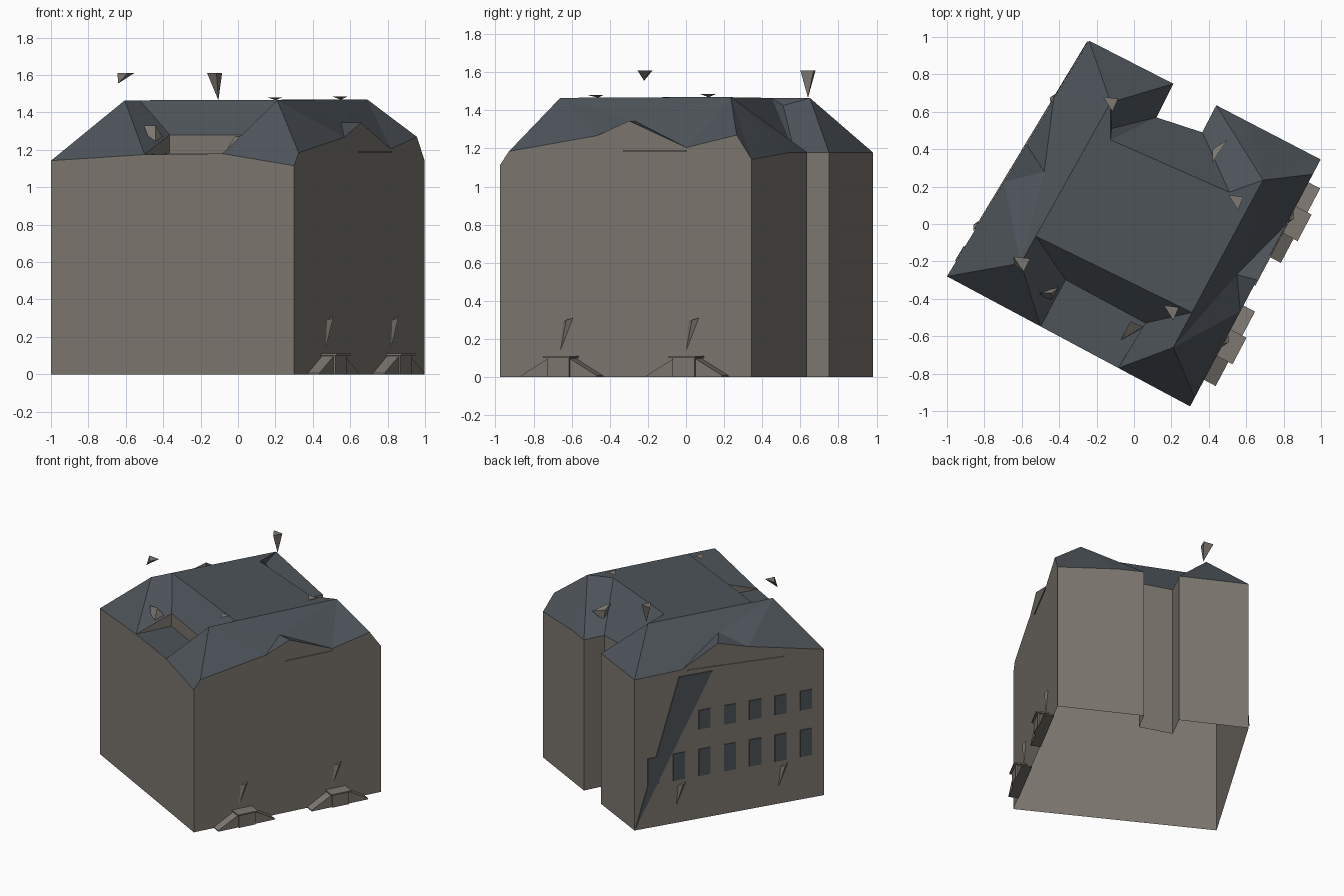
import bpy, bmesh, math
from mathutils import Vector

if "Cube" in bpy.data.objects:
    bpy.data.objects.remove(bpy.data.objects["Cube"])


def material(name, rgb):
    m = bpy.data.materials.new(name)
    m.diffuse_color = (*rgb, 1)
    m.use_nodes = True
    m.node_tree.nodes["Principled BSDF"].inputs["Base Color"].default_value = m.diffuse_color
    return m


STONE = material("warm_grey_stone", (0.205, 0.185, 0.162))
SLATE = material("blue_grey_slate", (0.075, 0.088, 0.102))


def make(name, verts, groups):
    """groups: list of (material, faces)"""
    bm = bmesh.new()
    vs = [bm.verts.new(v) for v in verts]
    for idx, (_, faces) in enumerate(groups):
        for f in faces:
            bm.faces.new([vs[i] for i in f]).material_index = idx
    bmesh.ops.recalc_face_normals(bm, faces=bm.faces[:])
    me = bpy.data.meshes.new(name)
    bm.to_mesh(me)
    bm.free()
    for m, _ in groups:
        me.materials.append(m)
    ob = bpy.data.objects.new(name, me)
    bpy.context.collection.objects.link(ob)
    return ob


def tetra(name, pts, mat=STONE):
    return make(name, pts, [(mat, [(0, 1, 2), (0, 1, 3), (1, 2, 3), (0, 2, 3)])])


# Footprint corners and the eave height above each
plan = {"A": (-1, -.28, 1.142), "B": (.3, -.975, 1.115), "C": (.998, .345, 1.142),
        "G": (.44, .635, 1.18), "H": (.365, .49, 1.18), "I": (.12, .57, 1.18),
        "J": (.21, .75, 1.18), "E": (-.24, .98, 1.18)}
P = {}
for k, (x, y, z) in plan.items():
    P[k] = (x, y, 0)
    P[k.lower()] = (x, y, z)


def on_wall(k0, k1, t, z, out=0.0):
    """Point on the wall from corner k0 to k1, pushed outward."""
    a, b = Vector(P[k0]), Vector(P[k1])
    d = (b - a).normalized()
    p = a.lerp(b, t) + Vector((d.y, -d.x, 0)) * out
    return (p.x, p.y, z)


# Gabled wall tops
for i, (t, z) in enumerate([(.035, 1.185), (.385, 1.267), (.512, 1.345), (.74, 1.205), (.94, 1.27)]):
    P["r%d" % (i + 1)] = on_wall("B", "C", t, z)
for i, (t, z) in enumerate([(.25, 1.19), (.44, 1.345), (.6, 1.275)]):
    P["l%d" % (i + 1)] = on_wall("E", "A", t, z)
P["k"] = on_wall("C", "G", .70, 1.18)
P["p1"] = on_wall("A", "B", .385, 1.175)
P["p2"] = on_wall("A", "B", .705, 1.18)
# Ridges, roof deck, front court and rear notch
P.update({"L0": (-.605, -.21, 1.465), "L1": (-.125, .65, 1.465),
          "R0": (.21, -.66, 1.465), "R1": (.69, .235, 1.47),
          "D1": (-.525, -.065, 1.465), "D2": (.31, -.473, 1.467),
          "N1": (-.125, .45, 1.465), "N2": (.51, .17, 1.47), "N3": (-.12, .51, 1.425),
          "m1": (-.365, -.30, 1.28), "m2": (.06, -.53, 1.28),
          "f1": (-.365, -.30, 1.18), "f2": (.06, -.53, 1.18),
          "V": (.55, -.27, 1.345), "W": (-.48, .28, 1.35)})
keys = list(P)
walls = ["A B b p2 p1 a", "B C c r5 r4 r3 r2 r1 b", "C G g k c", "G H h g", "H I i h",
         "I J j i", "J E e j", "E A a l3 l2 l1 e",
         "m1 m2 f2 f1", "p1 f1 m1", "p2 m2 f2"]
roof = ["a p1 L0", "L0 p1 m1 D1", "D1 m1 m2 D2", "D2 m2 p2 R0", "p2 b R0", "p1 p2 f2 f1",
        "b r1 R0", "R0 r1 r2", "R0 r2 V", "r2 r3 V", "r3 r4 V", "V r4 R1", "R0 V D2",
        "D2 V R1", "r4 r5 R1", "r5 c R1", "R1 c k", "R1 k g", "R1 g h N2", "N2 h i N1",
        "N1 i N3", "L1 N1 N3", "L1 N3 i j", "L1 j e", "e l1 L1", "l1 W L1", "l1 l2 W",
        "l2 l3 W", "W l3 L0", "l3 a L0", "L1 W D1", "D1 W L0", "D1 D2 R1 N2 N1 L1"]


def index(rows):
    return [[keys.index(n) for n in r.split()] for r in rows]


# Hollow shell, open underneath
make("building_shell", [P[k] for k in keys], [(STONE, index(walls)), (SLATE, index(roof))])


# Plates lying just outside a wall
def wall_plate(name, k0, k1, pts, mat, outs=(.001, .007)):
    n = len(pts)
    verts = [on_wall(k0, k1, t, z, o) for o in outs for t, z in pts]
    faces = [list(range(n)), list(range(n, 2 * n))]
    faces += [(i, (i + 1) % n, n + (i + 1) % n, n + i) for i in range(n)]
    make(name, verts, [(mat, faces)])


# Two rows of windows on the left wall
for row, (z, h, first) in enumerate([(.775, .075, 2), (.44, .105, 0)]):
    for i in range(first, 7):
        t = .1 + i * .134
        wall_plate("window_%d_%d" % (row, i), "E", "A",
                   [(t - .031, z - h), (t + .031, z - h), (t + .031, z + h), (t - .031, z + h)], SLATE)
wall_plate("slate_wedge", "E", "A", [(0.005, .02), (.41, 1.14), (.234, 1.14)], SLATE)
# Ledges at the foot of the gables
wall_plate("right_gable_ledge", "B", "C", [(.49, 1.183), (.74, 1.183), (.74, 1.19), (.49, 1.19)], STONE)
wall_plate("left_gable_ledge", "E", "A", [(.28, 1.175), (.79, 1.14), (.79, 1.147), (.28, 1.182)], STONE)

# Entrance steps with sloping wings along the right wall
length = (Vector(P["C"]) - Vector(P["B"])).length


def block(name, s0, s1, outs, z0, z1, slope=False):
    """Box on the right wall; with slope, the top falls to the ground at s1."""
    v = []
    for s, top in ((s0, z1), (s1, z0 + .008 if slope else z1)):
        for o in outs:
            v += [on_wall("B", "C", s / length, z0, o), on_wall("B", "C", s / length, top, o)]
    make(name, v, [(STONE, [(0, 1, 3, 2), (4, 5, 7, 6), (0, 1, 5, 4), (2, 3, 7, 6),
                            (1, 3, 7, 5), (0, 2, 6, 4)])])


for i, s in enumerate((.385, 1.13)):
    block("steps_%d" % i, s - .065, s + .065, (-.005, .08), 0, .1)
    block("steps_top_%d" % i, s - .08, s + .08, (-.005, .095), .1, .11)
    for side in (-1, 1):
        block("steps_wing_%d_%d" % (i, side), s + side * .065, s + side * .225,
              (-.005, .07), 0, .097, True)

# Small flat pointed canopies on both side walls, tip downward
for name, k0, k1, ts in (("right", "B", "C", (.27, .77)), ("left", "E", "A", (.25, .79))):
    for i, t in enumerate(ts):
        tetra("%s_canopy_%d" % (name, i),
              [on_wall(k0, k1, t + .02, .31, .002), on_wall(k0, k1, t - .02, .29, .002),
               on_wall(k0, k1, t - .03, .14, .002), on_wall(k0, k1, t, .30, .022)])

# Pointed vents: flat triangular top, tip below
for i, (x, y, z, w, tip) in enumerate([(-.6, -.21, 1.61, .045, (-.64, -.22, 1.555)),
                                       (-.125, .645, 1.61, .04, (-.105, .64, 1.465)),
                                       (.2, -.47, 1.48, .04, (.2, -.46, 1.466)),
                                       (.545, .12, 1.485, .04, (.55, .12, 1.468))]):
    tetra("roof_vent_%d" % i, [(x - w, y + .035, z), (x + w, y + .025, z), (x + .01, y - .045, z), tip])

# Dormer cheeks in the front and rear courts
tetra("left_dormer", [(-.505, -.37, 1.33), (-.44, -.37, 1.33), (-.44, -.43, 1.18), (-.39, -.33, 1.25)])
tetra("right_dormer", [(.05, -.55, 1.27), (-.02, -.52, 1.27), (-.07, -.62, 1.18), (.02, -.57, 1.18)])
tetra("rear_dormer", [(.42, .33, 1.36), (.50, .45, 1.32), (.42, .40, 1.33), (.43, .40, 1.24)])
